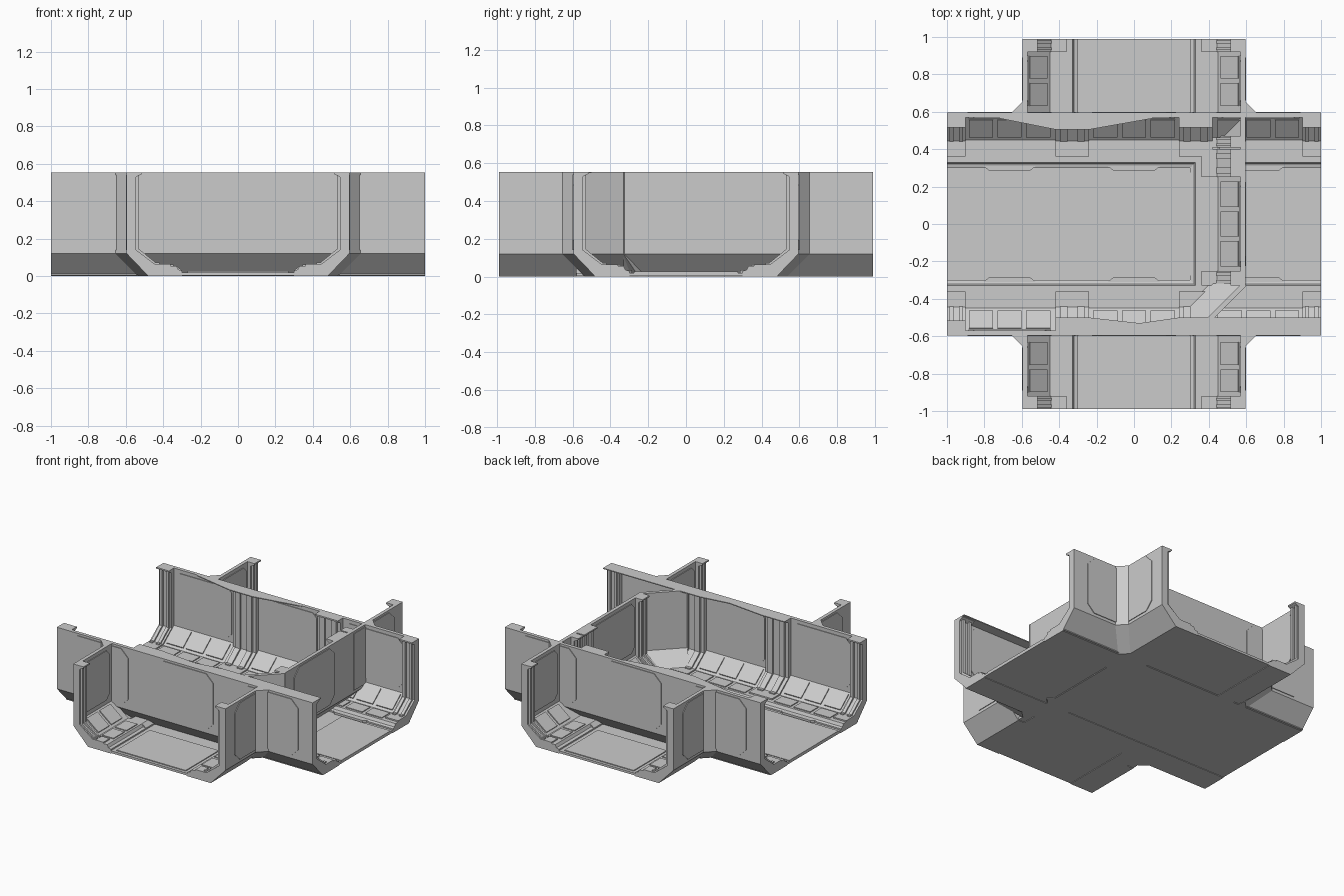
import bpy, bmesh
from mathutils import Vector

if "Cube" in bpy.data.objects:
    bpy.data.objects.remove(bpy.data.objects["Cube"])

grey = bpy.data.materials.new("hull_grey")
grey.use_nodes = True
COLOUR = (0.6, 0.6, 0.6, 1)
grey.diffuse_color = COLOUR
grey.node_tree.nodes["Principled BSDF"].inputs["Base Color"].default_value = COLOUR

X, Y, Z = Vector((1, 0, 0)), Vector((0, 1, 0)), Vector((0, 0, 1))
TOP, LOW, HIGH = 0.555, 0.055, 0.12


def loft(name, start, end):
    """Solid between two matching rings of points."""
    bm = bmesh.new()
    a, b = [[bm.verts.new(p) for p in ring] for ring in (start, end)]
    bm.faces.new(a)
    bm.faces.new(b[::-1])
    for i in range(len(a)):
        j = (i + 1) % len(a)
        bm.faces.new((a[j], a[i], b[i], b[j]))
    bmesh.ops.recalc_face_normals(bm, faces=bm.faces)
    mesh = bpy.data.meshes.new(name)
    bm.to_mesh(mesh)
    bm.free()
    mesh.materials.append(grey)
    obj = bpy.data.objects.new(name, mesh)
    bpy.context.collection.objects.link(obj)
    return obj


def run(name, profile, out, along, a, b, shift=0):
    """Sweep a (distance, height) profile along a wall line."""
    ring = [out * (d + shift) + Z * z for d, z in profile]
    return loft(name, [p + along * a for p in ring], [p + along * b for p in ring])


def slab(name, outline, z0, z1):
    return loft(name, [(x, y, z0) for x, y in outline], [(x, y, z1) for x, y in outline])


def box(name, x0, x1, y0, y1, z0, z1):
    return slab(name, [(x0, y0), (x1, y0), (x1, y1), (x0, y1)], z0, z1)


def octagon(name, out, along, centre, low=-9, face=0.594, half=0.225, z0=0.14, z1=0.54, cut=0.055):
    """Thin eight-sided plate on a wall, trimmed at a lower limit."""
    h, points = half, []
    for s, z in [(-h, z0 + cut), (cut - h, z0), (h - cut, z0), (h, z0 + cut),
                 (h, z1 - cut), (h - cut, z1), (cut - h, z1), (-h, z1 - cut)]:
        p = (max(centre + s, low), z)
        if p not in points:
            points.append(p)
    rings = [[out * d + along * s + Z * z for s, z in points] for d in (face, face + 0.006)]
    loft(name, *rings)


# Cross-sections, distance from the corridor centre line and height
SHELL = [(0.48, 0), (0.595, HIGH), (0.595, TOP), (0.57, TOP), (0.57, 0.15),
         (0.45, LOW), (0.33, LOW), (0.32, 0.035), (0.3, 0.03), (0.3, 0)]
DIAGONAL = SHELL[:6] + [(0.42, LOW), (0.42, 0)]
RIB = [(0.58, TOP), (0.515, TOP), (0.515, 0.545), (0.545, 0.53), (0.545, 0.14),
       (0.445, 0.064), (0.36, 0.064), (0.36, 0.04), (0.45, 0.04), (0.58, 0.14)]
BAR = [(0.57, 0.54), (0.53, 0.54), (0.53, 0.145), (0.44, 0.072), (0.42, 0.072),
       (0.42, 0.05), (0.45, 0.05), (0.57, 0.14)]
TRIM = [(0.555, 0.147), (0.462, 0.073), (0.467, 0.06), (0.56, 0.135)]
LEDGE = [(0.43, LOW), (0.33, LOW), (0.3, 0.03), (0.3, 0), (0.43, 0)]
PAD = [(0.435, 0.061), (0.345, 0.061), (0.345, 0.05), (0.435, 0.05)]


def rib(out, along, a, b):
    run("wall_rib", RIB, out, along, a, b)
    w = (b - a) * 0.22
    for s in (a + w * 0.6, b - w * 1.6):
        run("rib_bar", BAR, out, along, s, s + w)


def bay(out, along, a, b, count=3):
    """Wall infill between ribs: sloped plates, ledge pads and a lining panel."""
    step = (b - a) / count
    for i in range(count):
        s = a + i * step
        run("skirting_plate", TRIM, out, along, s + 0.012, s + step - 0.012)
        run("ledge_pad", PAD, out, along, s + 0.012, s + step - 0.012)
    octagon("lining_panel", out, along, (a + b) / 2, face=0.565, half=(b - a) / 2 - 0.01,
            z0=0.18, z1=0.53, cut=0.03)


# Floor
box("long_floor", -1, 1, -0.49, 0.49, 0.004, 0.02)
for side in (-1, 1):
    y0, y1 = sorted((side * 0.45, side * 0.99))
    box("side_floor", -0.48, 0.48, y0, y1, 0.004, 0.02)
    y0, y1 = sorted((side * 0.6, side * 0.97))
    box("side_floor_plate", -0.27, 0.27, y0, y1, 0.015, 0.026)
for x0, x1 in ((-1, -0.322), (-0.318, 0.43), (0.62, 1)):
    box("floor_plate", x0, x1, -0.275, 0.275, 0.015, 0.026)

# Long corridor walls
for side in (-1, 1):
    out = Y * side
    run("long_wall", SHELL, out, X, -1, 1)
    for a, b in ((-1, -0.9), (-0.42, -0.24), (0.24, 0.42), (0.9, 1)):
        rib(out, X, a, b)
    for c in (-0.665, 0, 0.665):
        octagon("outer_panel", out, X, c)
        bay(out, X, c - 0.23, c + 0.23)
        slab("floor_edge_trim", [(c + u, side * v) for u, v in
             ((-0.14, 0.31), (-0.11, 0.285), (0.11, 0.285), (0.14, 0.31))], 0.01, 0.034)

# Side arm walls and outside corners
for sx in (-1, 1):
    for sy in (-1, 1):
        out, along = X * sx, Y * sy
        run("arm_wall", SHELL, out, along, 0.58, 0.99)
        run("arm_ledge", LEDGE, out, along, 0.47, 0.6)
        rib(out, along, 0.92, 0.99)
        bay(out, along, 0.62, 0.91, 2)
        octagon("arm_outer_panel", out, along, 0.665, low=0.66)
        rings = []
        for a, b, c, z in ((0.46, 0.535, 0.48, 0), (0.58, 0.655, 0.595, HIGH), (0.58, 0.655, 0.595, TOP)):
            rings.append([(sx * x, sy * y, z) for x, y in ((a, a), (b, c), (c, b))])
        loft("corner_foot", rings[0], rings[1])
        loft("corner_post", rings[1], rings[2])

# Cross wall closing one end, with its diagonal corner
run("cross_wall", SHELL, X, Y, -0.33, 0.58)
for a, b in ((-0.33, -0.25), (0.25, 0.4), (0.41, 0.47)):
    rib(X, Y, a, b)
bay(X, Y, -0.24, 0.24)
octagon("cross_outer_panel", X, Y, 0)
box("cross_outer_half_panel", 0.594, 0.6, 0.44, 0.594, 0.14, 0.54)
run("diagonal_wall", DIAGONAL, (X - Y).normalized(), (X + Y).normalized(), -0.12, 0.19, 0.063)

# Top caps that widen over the wall bays
back_cap = [(-0.72, 0.58), (-0.72, 0.565), (-0.42, 0.505), (-0.24, 0.505), (0.1, 0.565), (0.1, 0.58)]
front_cap = [(-0.42, -0.58), (-0.42, -0.5), (-0.24, -0.5), (0.03, -0.53), (0.24, -0.5),
             (1, -0.5), (1, -0.58)]
slab("back_wall_cap", back_cap, TOP - 0.006, TOP)
slab("front_wall_cap", front_cap, TOP - 0.006, TOP)
